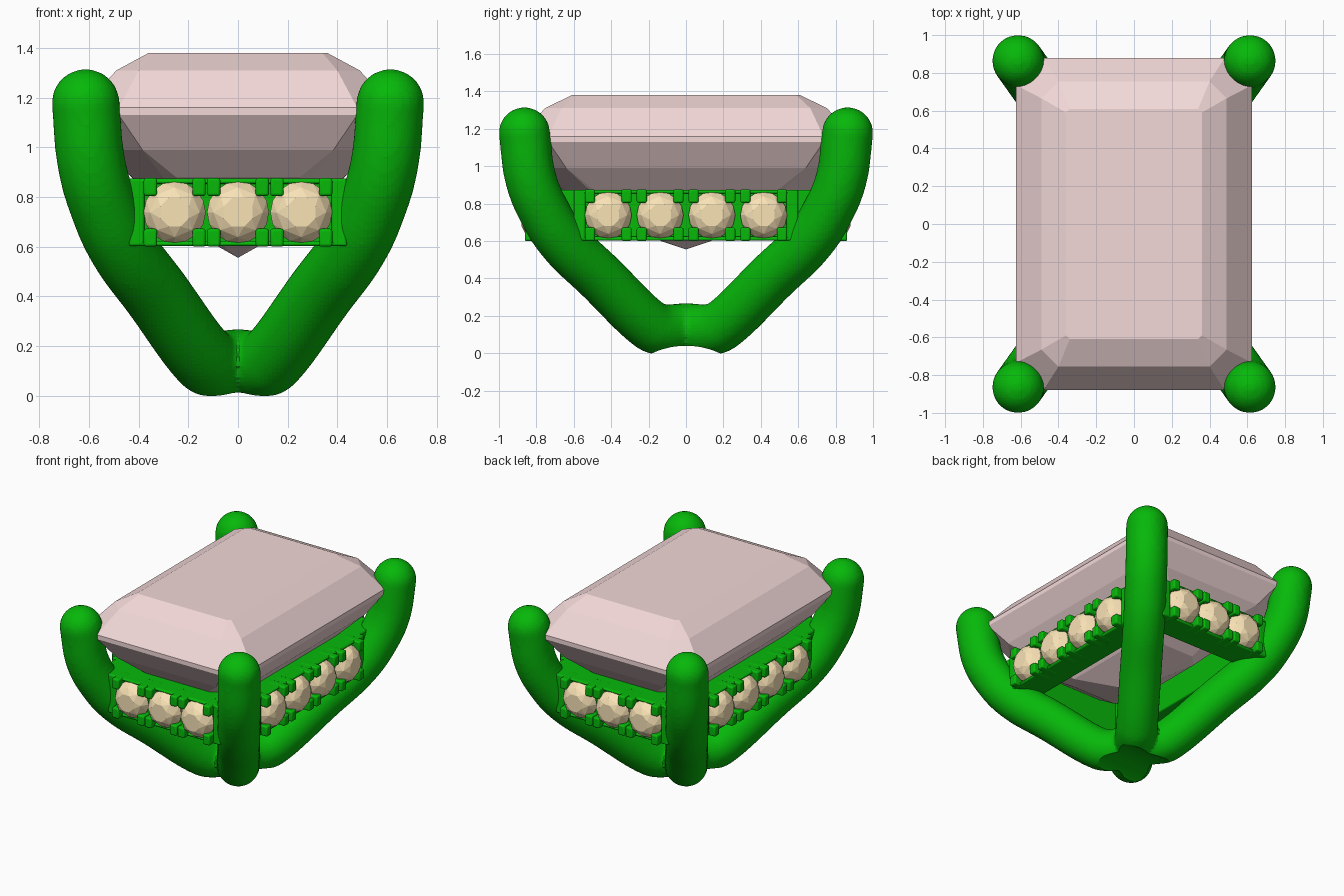
import bpy, bmesh, math
from mathutils import Matrix

if "Cube" in bpy.data.objects:
    bpy.data.objects.remove(bpy.data.objects["Cube"])


def material(name, rgb):
    m = bpy.data.materials.new(name)
    m.diffuse_color = (*rgb, 1)
    m.use_nodes = True
    m.node_tree.nodes["Principled BSDF"].inputs["Base Color"].default_value = m.diffuse_color
    return m


METAL = material("green_metal", (0.002, 0.48, 0.003))
PINK = material("pink_gem", (0.90, 0.69, 0.69))
CREAM = material("cream_gem", (0.95, 0.77, 0.47))


def add_object(name, bm, mat, matrix=Matrix()):
    bmesh.ops.recalc_face_normals(bm, faces=bm.faces)
    me = bpy.data.meshes.new(name)
    bm.to_mesh(me)
    bm.free()
    ob = bpy.data.objects.new(name, me)
    if mat:
        me.materials.append(mat)
    ob.matrix_world = matrix
    bpy.context.collection.objects.link(ob)
    return ob


def smooth(ob, angle):
    bpy.ops.object.select_all(action='DESELECT')
    ob.select_set(True)
    bpy.context.view_layer.objects.active = ob
    bpy.ops.object.shade_smooth_by_angle(angle=math.radians(angle))


def hull(bm, points):
    verts = [bm.verts.new(p) for p in points]
    res = bmesh.ops.convex_hull(bm, input=verts)
    bad = [v for v in res["geom_interior"] + res["geom_unused"]
           if isinstance(v, bmesh.types.BMVert) and v.is_valid]
    bmesh.ops.delete(bm, geom=list(set(bad)), context='VERTS')


# Four curved prongs meeting under the stone: (fraction of corner, height)
TIP = (0.614, 0.864)
R = 0.138
PATH = [(0, .13), (.19, .133), (.24, .16), (.53, .405), (.77, .61),
        (.88, .76), (.96, .93), (1, 1.178)]
corners = [(sx * TIP[0], sy * TIP[1]) for sx in (-1, 1) for sy in (-1, 1)]
curve = bpy.data.curves.new("prong_paths", 'CURVE')
curve.dimensions = '3D'
curve.bevel_depth = R
curve.bevel_resolution = 8
curve.use_fill_caps = True
for cx, cy in corners:
    sp = curve.splines.new('BEZIER')
    sp.bezier_points.add(len(PATH) - 1)
    for p, (t, z) in zip(sp.bezier_points, PATH):
        p.co = (cx * t, cy * t, z)
        p.handle_left_type = p.handle_right_type = 'AUTO'
tmp = bpy.data.objects.new("prong_paths", curve)
bpy.context.collection.objects.link(tmp)
tube = bpy.data.meshes.new_from_object(
    tmp.evaluated_get(bpy.context.evaluated_depsgraph_get()))
bpy.data.objects.remove(tmp)
bm = bmesh.new()
bm.from_mesh(tube)
for cx, cy in corners:
    bmesh.ops.create_uvsphere(bm, u_segments=32, v_segments=16, radius=R,
                              matrix=Matrix.Translation((cx, cy, PATH[-1][1])))
bmesh.ops.create_uvsphere(bm, u_segments=32, v_segments=16, radius=R,
                          matrix=Matrix.Translation((0, 0, .13)) @ Matrix.Diagonal((1.1, 1.7, 1, 1)))
prongs = add_object("prong_basket", bm, METAL)

# Hidden cutter: the round ring band the basket rests on
bm = bmesh.new()
bmesh.ops.create_cone(bm, cap_ends=True, segments=96, radius1=.43, radius2=.43, depth=2,
                      matrix=Matrix.Translation((0, 0, .04 - .43)) @ Matrix.Rotation(math.pi / 2, 4, 'Y'))
cutter = add_object("band_cutter", bm, None)
cutter.hide_render = True
cutter.hide_set(True)

# Weld the tubes together with soft joints, then cut the saddle
rm = prongs.modifiers.new("weld", 'REMESH')
rm.mode = 'VOXEL'
rm.voxel_size = 0.016
sm = prongs.modifiers.new("soften", 'SMOOTH')
sm.iterations = 10
bo = prongs.modifiers.new("saddle", 'BOOLEAN')
bo.operation = 'DIFFERENCE'
bo.object = cutter
smooth(prongs, 40)


# Big step-cut stone: cut-corner rectangles stacked to a point
def ring(x, y, z, c):
    return [(sx * px, sy * py, z) for sx in (-1, 1) for sy in (-1, 1)
            for px, py in ((x, y - c), (x - c, y))]


bm = bmesh.new()
hull(bm, ring(.36, .61, 1.38, .02) + ring(.49, .755, 1.31, .09)
     + ring(.625, .88, 1.16, .145) + ring(.625, .88, 1.13, .145)
     + ring(.535, .79, .99, .15) + ring(.43, .68, .88, .18)
     + ring(.24, .40, .69, .08) + [(0, 0, .555)])
bmesh.ops.dissolve_limit(bm, angle_limit=.01, verts=bm.verts, edges=bm.edges)
add_object("centre_stone", bm, PINK)


# Small round stone, facing -y
def small_stone(bm, x, r=.125):
    def circle(n, rad, y, off=0):
        return [(x + rad * math.cos(math.tau * (i + off) / n), y,
                 rad * math.sin(math.tau * (i + off) / n)) for i in range(n)]
    hull(bm, circle(8, r * .5, -.03, .5) + circle(8, r * .80, -.008)
         + circle(16, r, .035) + circle(16, r, .045) + [(x, .13, 0)])


def box(bm, x0, x1, y0, y1, z0, z1):
    m = Matrix.Translation(((x0 + x1) / 2, (y0 + y1) / 2, (z0 + z1) / 2))
    bmesh.ops.create_cube(bm, size=1, matrix=m @ Matrix.Diagonal((x1 - x0, y1 - y0, z1 - z0, 1)))


# Gallery rail: bar, end plates, claws and a row of small stones
def rail(side, turn, offset, half, reach, count, pitch):
    m = (Matrix.Rotation(math.radians(turn), 4, 'Z')
         @ Matrix.Translation((0, -offset, .738)))
    xs = [(i - (count - 1) / 2) * pitch for i in range(count)]
    bm = bmesh.new()
    box(bm, -reach, reach, .06, .23, -.136, .136)
    for s in (-1, 1):
        box(bm, *sorted((s * half, s * (xs[-1] + .122))), .03, .15, -.136, .136)
        box(bm, -half, half, .03, .15, *sorted((s * .136, s * .115)))
        for x in xs:
            for e in (-1, 1):
                cx, cz = x + e * .098, s * .102
                box(bm, cx - .027, cx + .027, -.012, .12, cz - .036, cz + .036)
    ob = add_object(side + "_rail", bm, METAL, m)
    bv = ob.modifiers.new("round", 'BEVEL')
    bv.width = .016
    bv.segments = 3
    smooth(ob, 50)
    bm = bmesh.new()
    for x in xs:
        small_stone(bm, x)
    add_object(side + "_rail_stones", bm, CREAM, m)


rail("front", 0, .85, .44, .50, 3, .255)
rail("right", 90, .592, .60, .70, 4, .277)
rail("back", 180, .85, .44, .50, 3, .255)
rail("left", 270, .592, .60, .70, 4, .277)
